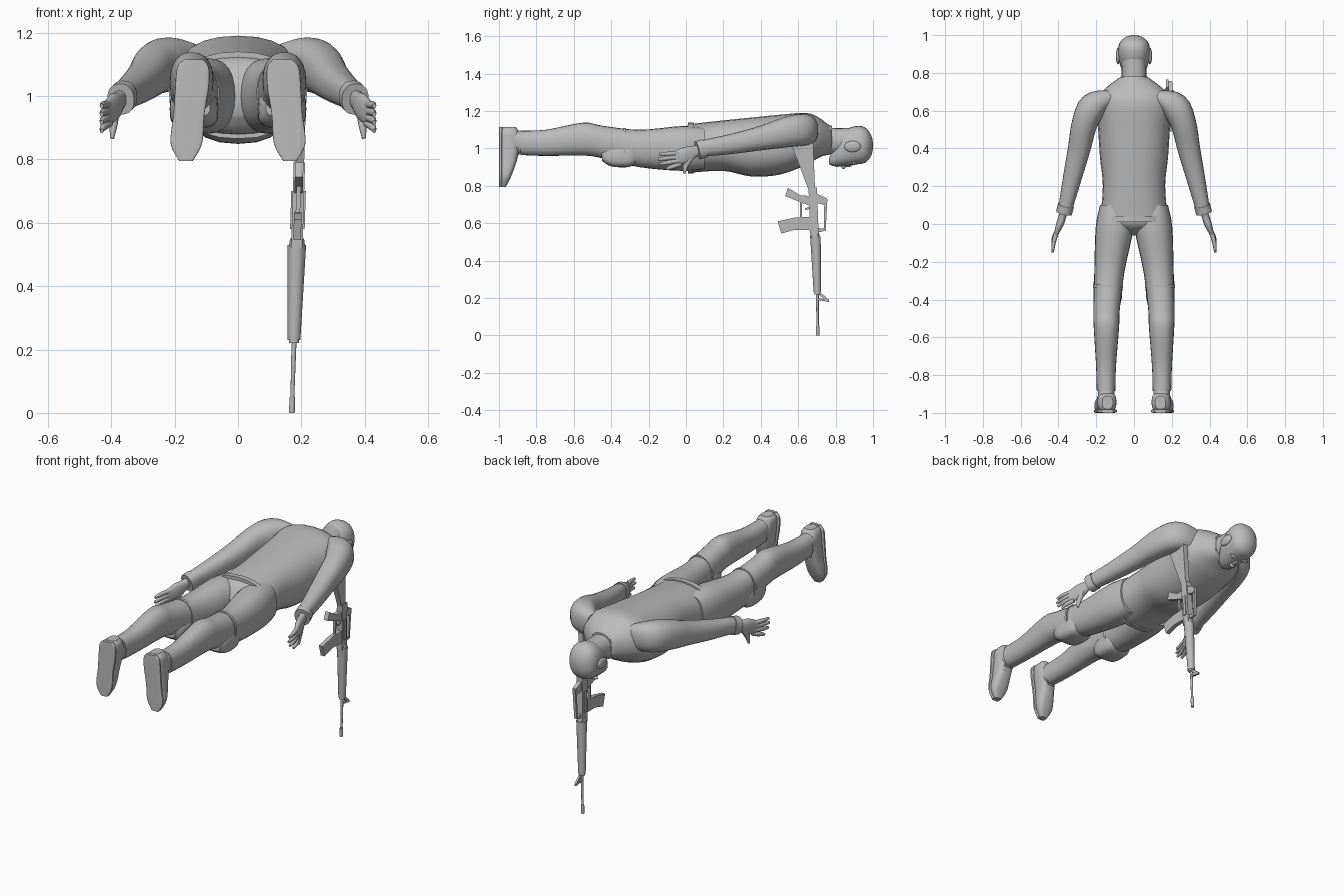
import bpy, bmesh, math
from mathutils import Matrix, Vector

cube = bpy.data.objects.get("Cube")
if cube:
    bpy.data.objects.remove(cube)

grey = bpy.data.materials.new("plain_grey")
grey.use_nodes = True
grey_value = (.5, .5, .5, 1)
grey.diffuse_color = grey_value
grey.node_tree.nodes["Principled BSDF"].inputs["Base Color"].default_value = grey_value

RIGHTWARD, FORWARD, UP = Matrix.Identity(3)


def finish(name, mesh_data, smooth=True):
    bmesh.ops.recalc_face_normals(mesh_data, faces=mesh_data.faces)
    mesh = bpy.data.meshes.new(name)
    mesh_data.to_mesh(mesh)
    mesh_data.free()
    mesh.materials.append(grey)
    part = bpy.data.objects.new(name, mesh)
    bpy.context.collection.objects.link(part)
    if smooth:
        bpy.ops.object.select_all(action='DESELECT')
        part.select_set(True)
        bpy.context.view_layer.objects.active = part
        bpy.ops.object.shade_smooth_by_angle(angle=math.radians(40))


def spline(stations, steps):
    """Smooth curve through all stations (position and radii together)."""
    points = [Vector(station) for station in stations]
    points = [points[0], *points, points[-1]]
    curve = []
    for before, start, end, after in zip(points, points[1:], points[2:], points[3:]):
        leave, arrive = (end - before) / 2, (after - start) / 2
        for step in range(steps):
            t = step / steps
            bend = (end - start) * 3 - leave * 2 - arrive
            twist = (start - end) * 2 + leave + arrive
            curve.append(start + leave * t + bend * t ** 2 + twist * t ** 3)
    return curve + [points[-1]]


def loft(name, stations, axis=None, up=UP, power=2.3, sides=24, steps=4, mirror=1):
    """Rounded rings (x, y, z, half width, half height) skinned along a path."""
    path = spline(stations, steps)
    centres = [Vector(point[:3]) for point in path]
    last = len(path) - 1
    bm = bmesh.new()
    rings = []
    for index, (centre, point) in enumerate(zip(centres, path)):
        heading = axis or centres[min(index + 1, last)] - centres[max(index - 1, 0)]
        across = heading.cross(up).normalized()
        above = across.cross(heading).normalized()
        ring = []
        for corner in range(sides):
            angle = math.tau * corner / sides
            wide, high = (math.copysign(abs(value) ** (2 / power), value)
                          for value in (math.cos(angle), math.sin(angle)))
            spot = centre + across * wide * point[3] + above * high * point[4]
            ring.append(bm.verts.new((spot.x * mirror, spot.y, spot.z)))
        rings.append(ring)
    for ring, following in zip(rings, rings[1:]):
        for corner in range(sides):
            bm.faces.new((ring[corner - 1], ring[corner], following[corner], following[corner - 1]))
    bm.faces.new(rings[0])
    bm.faces.new(rings[-1])
    finish(name, bm)


def body(name, rows, steps=4):
    """Central part lofted along its length from (y, half width, bottom, top)."""
    loft(name, [(0, y, (low + high) / 2, width, (high - low) / 2)
                for y, width, low, high in rows], axis=FORWARD, steps=steps)


def blob(name, centre, size, mirror=1):
    """Ellipsoid with the given half sizes."""
    bm = bmesh.new()
    bmesh.ops.create_uvsphere(bm, u_segments=16, v_segments=10, radius=1)
    for vert in bm.verts:
        vert.co = vert.co * Vector(size) + Vector(centre)
        vert.co.x *= mirror
    finish(name, bm)


# Torso, pelvis and neck
body("shirt", [(.02, .18, .87, 1.13), (.2, .165, .88, 1.15), (.35, .18, .85, 1.165),
               (.5, .19, .86, 1.18), (.64, .2, .91, 1.19), (.71, .16, .95, 1.165),
               (.78, .07, .98, 1.11)])
body("shirt_hem", [(.01, .19, .865, 1.14), (.04, .19, .865, 1.14)], steps=1)
body("pelvis", [(.1, .17, .89, 1.12), (0, .18, .88, 1.12), (-.06, .06, .94, 1.04)])
body("neck", [(.7, .08, .97, 1.13), (.78, .066, .97, 1.11), (.88, .066, .97, 1.11)])
body("shirt_collar", [(.73, .09, .96, 1.14), (.78, .07, .97, 1.12)], steps=1)

# Head and face
body("head", [(.765, .02, .915, .95), (.79, .05, .905, 1), (.84, .073, .905, 1.09),
              (.91, .084, .914, 1.12), (.96, .076, .925, 1.11), (.99, .044, .96, 1.07),
              (1, .01, 1, 1.03)])
blob("nose_bridge", (0, .86, .912), (.01, .03, .012))
blob("nose_tip", (0, .842, .904), (.017, .012, .015))
blob("lips", (0, .807, .908), (.027, .009, .008))


def limbs(label, mirror):
    def limb(name, stations, **options):
        loft(f"{label}_{name}", stations, mirror=mirror, **options)

    blob(f"{label}_brow", (.035, .9, .92), (.03, .01, .01), mirror)
    blob(f"{label}_ear", (.084, .89, 1.01), (.012, .045, .03), mirror)

    # Sleeve, cuff and hand
    limb("sleeve", [(.13, .67, 1.09, .04, .07), (.215, .625, 1.1, .074, .085),
                    (.262, .53, 1.085, .068, .08), (.29, .4, 1.055, .06, .065),
                    (.325, .25, 1.025, .05, .054), (.362, .09, 1, .038, .044)])
    limb("cuff", [(.36, .1, 1, .043, .05), (.37, .06, .99, .043, .05)], steps=1)
    limb("palm", [(.364, .1, 1, .024, .03), (.376, .05, .985, .02, .03),
                  (.392, 0, .965, .02, .044), (.415, -.06, .945, .01, .036)])
    reach = {"index": -.105, "middle": -.14, "ring": -.15, "little": -.145}
    for place, (finger, tip) in enumerate(reach.items()):
        knuckle, end = .915 + .02 * place, .89 + .026 * place
        limb(f"{finger}_finger", [(.405, -.03, knuckle, .012, .012),
                                  (.424, tip / 2 - .02, (knuckle + end) / 2, .011, .012),
                                  (.43, tip, end, .006, .007)], sides=10)
    limb("thumb", [(.386, .03, .965, .015, .02), (.393, 0, .91, .013, .015),
                   (.397, -.01, .866, .006, .006)], up=FORWARD, sides=10)

    # Trouser leg and knee pad
    limb("trouser_leg", [(.1, .1, 1, .08, .11), (.103, -.02, 1, .1, .12),
                         (.13, -.25, 1, .08, .1), (.145, -.45, 1.035, .07, .087),
                         (.146, -.55, 1.05, .067, .088), (.148, -.75, 1.03, .053, .07),
                         (.148, -.885, 1.03, .049, .065)], axis=FORWARD)
    limb("knee_pad", [(.136, -.27, .965, .066, .045), (.138, -.31, .96, .076, .06),
                      (.14, -.4, .96, .074, .056), (.144, -.45, .97, .056, .036)],
         axis=FORWARD, power=3.5)
    limb("knee_strap", [(.138, y, 1.01, .08, .1) for y in (-.32, -.335)],
         axis=FORWARD, steps=1)

    # Shoe from heel to toe, its sole following the same outline
    limb("shoe_collar", [(.147, -.86, 1.03, .043, .058), (.147, -.94, 1.04, .046, .066)],
         axis=FORWARD)
    shoe = [(.14, -.945, 1.115, .028, .035), (.142, -.945, 1.09, .047, .05),
            (.145, -.942, 1.03, .05, .053), (.155, -.95, .94, .046, .047),
            (.163, -.965, .85, .047, .03), (.164, -.975, .795, .02, .012)]
    limb("shoe", shoe, axis=UP, up=FORWARD, power=2.8)
    limb("sole", [(x, -.991, z, width * 1.06, .009) for x, y, z, width, depth in shoe],
         axis=UP, up=FORWARD, power=5)
    for row in range(4):
        blob(f"{label}_lace_{row}", (.156, -.898 - .01 * row, .97 - .024 * row),
             (.028, .007, .006), mirror)


limbs("left", 1)
limbs("right", -1)


# Rifle hanging muzzle down, leaning slightly sideways with height
def lean(height):
    return .17 + .03 * height


def plate(name, outline, width):
    """Side outline (y, z) thickened across x."""
    bm = bmesh.new()
    near, far = ([bm.verts.new((lean(z) + offset, y, z)) for y, z in outline]
                 for offset in (-width / 2, width / 2))
    bm.faces.new(near)
    bm.faces.new(far)
    for corner in range(len(near)):
        bm.faces.new((near[corner - 1], near[corner], far[corner], far[corner - 1]))
    finish(name, bm, smooth=False)


def tube(name, top, bottom):
    """Straight round part between two (y, z, radius) ends."""
    loft(name, [(lean(z), y, z, radius, radius) for y, z, radius in (top, bottom)],
         axis=UP, up=FORWARD, power=2, sides=14, steps=1)


plate("rifle_stock", [(.56, 1.03), (.68, 1.03), (.69, .78), (.655, .78)], .03)
plate("rifle_receiver", [(.655, .79), (.7, .79), (.71, .52), (.665, .52)], .036)
plate("rifle_grip", [(.545, .79), (.53, .745), (.67, .69), (.67, .745), (.61, .75)], .026)
plate("rifle_magazine", [(.49, .61), (.51, .545), (.58, .565), (.67, .565),
                         (.67, .635), (.58, .63)], .024)
plate("trigger_guard", [(.61, .72), (.62, .72), (.62, .63), (.61, .63)], .014)
plate("trigger", [(.635, .68), (.67, .69), (.67, .68), (.64, .67)], .01)
plate("carry_handle_bar", [(.74, .74), (.756, .73), (.747, .56), (.737, .56)], .016)
plate("carry_handle_rear", [(.695, .76), (.75, .735), (.75, .695), (.695, .71)], .022)
plate("carry_handle_front", [(.7, .575), (.745, .57), (.745, .56), (.7, .55)], .016)
plate("bolt_cover", [(.67, .7), (.69, .7), (.695, .58), (.675, .58)], .046)
tube("handguard_ring", (.69, .55, .022), (.69, .53, .025))
tube("handguard", (.692, .53, .029), (.702, .23, .02))
tube("handguard_cap", (.702, .23, .016), (.702, .22, .016))
tube("barrel", (.702, .24, .008), (.704, .04, .006))
tube("muzzle", (.704, .05, .009), (.704, 0, .009))
plate("front_sight_post", [(.7, .225), (.725, .225), (.765, .19), (.755, .18), (.72, .21)], .012)
plate("front_sight_foot", [(.7, .2), (.765, .19), (.765, .18), (.7, .19)], .012)
